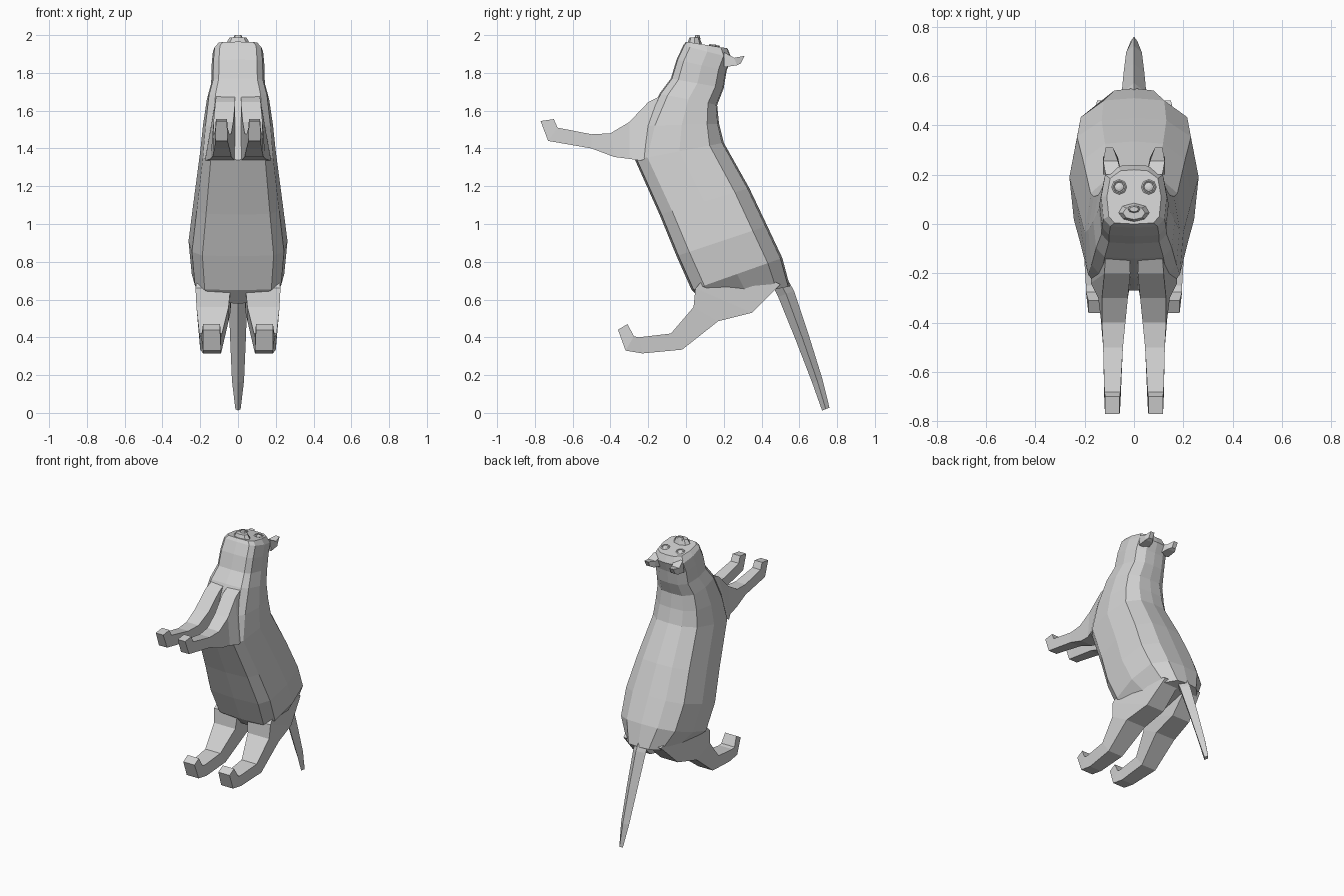
import bpy, bmesh
from math import radians
from mathutils import Vector, Matrix

cube = bpy.data.objects.get("Cube")
if cube:
    bpy.data.objects.remove(cube, do_unlink=True)

grey = bpy.data.materials.new("pale_grey")
grey.use_nodes = True
grey.diffuse_color = (0.64, 0.64, 0.64, 1)
grey.node_tree.nodes["Principled BSDF"].inputs["Base Color"].default_value = grey.diffuse_color


def finish(name, bm):
    bmesh.ops.recalc_face_normals(bm, faces=bm.faces)
    mesh = bpy.data.meshes.new(name)
    bm.to_mesh(mesh)
    bm.free()
    mesh.materials.append(grey)
    obj = bpy.data.objects.new(name, mesh)
    bpy.context.collection.objects.link(obj)
    return obj


def loft(name, rings):
    """Skin a list of point rings and cap both ends."""
    bm = bmesh.new()
    loops = [[bm.verts.new(p) for p in ring] for ring in rings]
    for a, b in zip(loops, loops[1:]):
        for i in range(len(a)):
            j = (i + 1) % len(a)
            bm.faces.new((a[i], a[j], b[j], b[i]))
    bm.faces.new(loops[0])
    bm.faces.new(loops[-1])
    return finish(name, bm)


# Torso, neck and head: each ring spans a belly point to a back point
HALF = [(0, 0), (.72, .02), (.93, .14), (1, .5), (.88, .84), (.5, .98), (0, 1)]
SECTION = HALF + [(-x, t) for x, t in HALF[-2:0:-1]]


def body_ring(fy, fz, by, bz, w):
    front, back = Vector((0, fy, fz)), Vector((0, by, bz))
    return [front.lerp(back, t) + Vector((x * w, 0, 0)) for x, t in SECTION]


loft("body", [body_ring(*r) for r in (
    (.10, .58, .55, .67, .16),
    (.03, .65, .51, .82, .245),
    (-.05, .83, .43, .99, .262),
    (-.14, 1.05, .335, 1.19, .235),
    (-.27, 1.34, .20, 1.43, .2),
    (-.22, 1.52, .175, 1.53, .185),
    (-.14, 1.69, .165, 1.63, .165),
    (-.08, 1.77, .20, 1.72, .142),
    (-.05, 1.87, .215, 1.81, .14),
    (-.015, 1.945, .24, 1.88, .133),
    (.0, 1.965, .22, 1.93, .11))])


# Legs: rings give the upper point, lower point, inner x, outer x above and below
def leg_ring(side, ty, tz, by, bz, inner, top, low):
    return [(side * inner, ty, tz), (side * top, ty, tz),
            (side * low, by, bz), (side * inner, by, bz)]


FRONT = ((-.05, 1.72, -.1, 1.40, .02, .11, .17),
         (-.2, 1.645, -.24, 1.335, .015, .12, .175),
         (-.3, 1.54, -.3, 1.345, .025, .13, .145),
         (-.4, 1.48, -.38, 1.355, .035, .13, .135),
         (-.5, 1.475, -.5, 1.4, .045, .125, .125),
         (-.68, 1.51, -.73, 1.44, .055, .12, .12),
         (-.70, 1.555, -.77, 1.545, .058, .117, .117))
HIND = ((.2, .82, .5, .68, .03, .2, .15),
        (.05, .66, .35, .53, .04, .225, .18),
        (.04, .56, .17, .485, .05, .22, .205),
        (-.08, .42, -.02, .335, .085, .205, .2),
        (-.25, .40, -.23, .315, .09, .195, .185),
        (-.275, .405, -.32, .33, .09, .195, .185),
        (-.31, .47, -.36, .44, .095, .185, .185))
for side, label in ((1, "left"), (-1, "right")):
    loft(label + "_front_leg", [leg_ring(side, *r) for r in FRONT])
    loft(label + "_hind_leg", [leg_ring(side, *r) for r in HIND])

    # Ear: wedge leaning backwards to a narrow tip
    loft(label + "_ear", [leg_ring(side, *r) for r in (
        (.2, 1.91, .2, 1.83, .05, .115, .125),
        (.255, 1.88, .27, 1.84, .065, .125, .125),
        (.31, 1.89, .29, 1.85, .085, .115, .115))])

    # Eye: raised rim with a flat ball inside, lying on the tilted face
    place = Matrix.Translation((side * .06, .15, 1.943)) @ Matrix.Rotation(radians(-9), 4, 'X')
    bm = bmesh.new()
    bmesh.ops.create_uvsphere(bm, u_segments=8, v_segments=6, radius=.02,
                              matrix=place @ Matrix.Diagonal((1, 1, .4, 1)))
    finish(label + "_eye", bm)
    bpy.ops.mesh.primitive_torus_add(major_segments=8, minor_segments=4,
                                     major_radius=.025, minor_radius=.006)
    rim = bpy.context.object
    rim.name = label + "_eye_rim"
    rim.matrix_world = place
    rim.data.materials.append(grey)

# Muzzle: tapered block with a small nose on its upper end
for name, y, z, r1, r2, depth in (("muzzle", .045, 1.962, .075, .045, .05),
                                  ("nose", .06, 1.99, .028, .018, .02)):
    bm = bmesh.new()
    bmesh.ops.create_cone(bm, cap_ends=True, segments=8, radius1=r1, radius2=r2, depth=depth,
                          matrix=Matrix.Translation((0, y, z)) @ Matrix.Diagonal((1, .6, 1, 1)))
    finish(name, bm)

# Tail: diamond section tapering down to the ground
across = Vector((0, .93, .36))
rings = []
for y, z, w, t in ((.44, .8, .05, .04), (.53, .63, .05, .045), (.615, .4, .042, .037),
                   (.695, .17, .032, .029), (.74, .02, .014, .021)):
    c = Vector((0, y, z))
    rings.append([c + across * t, c + Vector((w, 0, 0)), c - across * t, c - Vector((w, 0, 0))])
loft("tail", rings)
